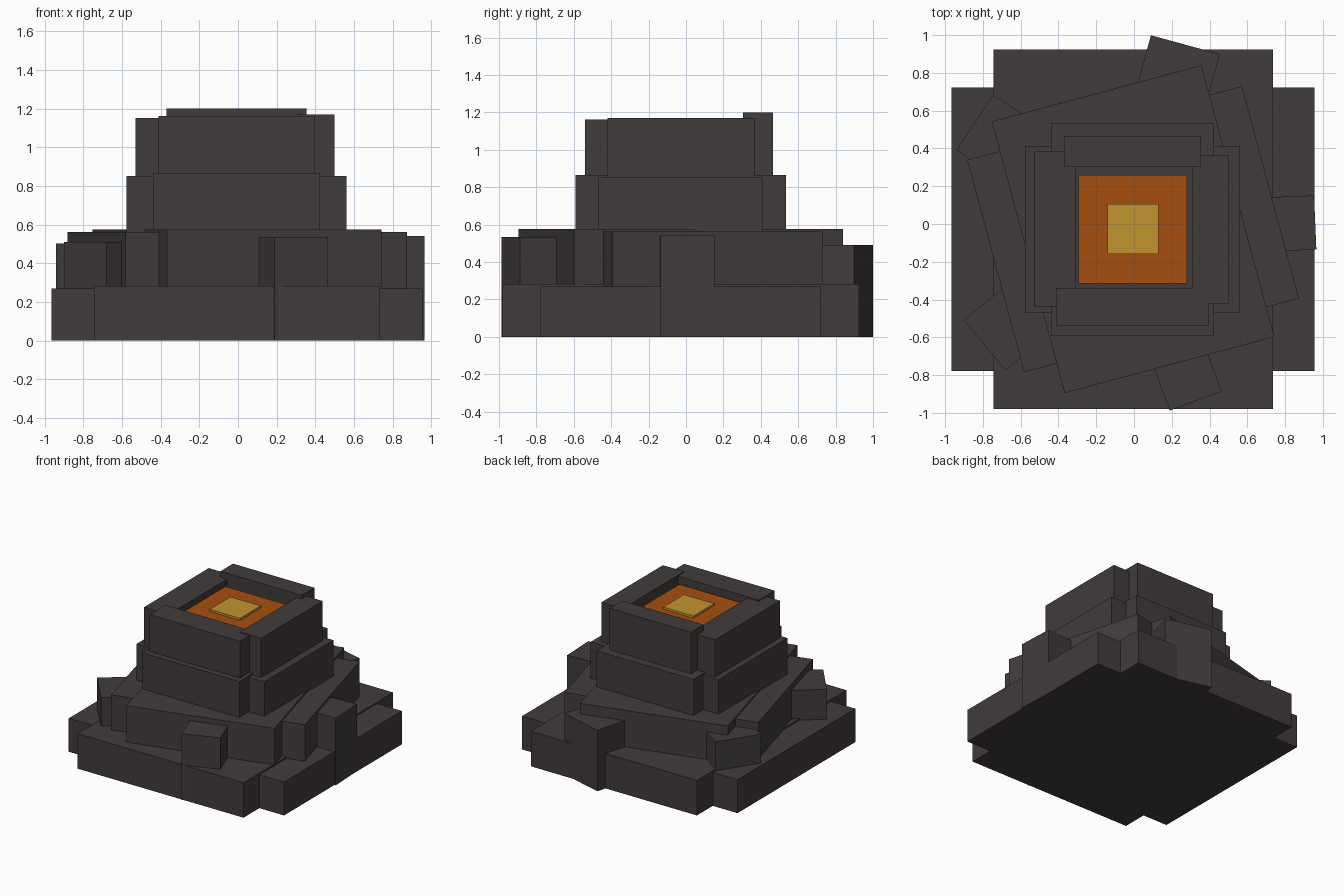
import bpy, bmesh
from math import radians
from mathutils import Matrix

if "Cube" in bpy.data.objects:
    bpy.data.objects.remove(bpy.data.objects["Cube"])


def material(name, rgb):
    m = bpy.data.materials.new(name)
    m.diffuse_color = (*rgb, 1)
    m.use_nodes = True
    m.node_tree.nodes["Principled BSDF"].inputs["Base Color"].default_value = m.diffuse_color
    return m


ROCK = material("dark rock", (0.0545, 0.0452, 0.0445))
LAVA = material("orange lava", (0.381, 0.076, 0.0044))
GLOW = material("yellow glow", (0.533, 0.296, 0.028))


def block(name, cx, cy, sx, sy, z0, z1, angle=0, mat=ROCK):
    """Box centred on cx, cy, turned about z by angle in degrees."""
    bm = bmesh.new()
    bmesh.ops.create_cube(bm, size=1, matrix=Matrix.Diagonal((sx, sy, z1 - z0, 1)))
    me = bpy.data.meshes.new(name)
    bm.to_mesh(me)
    bm.free()
    me.materials.append(mat)
    ob = bpy.data.objects.new(name, me)
    ob.location = (cx, cy, (z0 + z1) / 2)
    ob.rotation_euler.z = radians(angle)
    bpy.context.collection.objects.link(ob)


def span(name, x0, x1, y0, y1, z0, z1, mat=ROCK):
    block(name, (x0 + x1) / 2, (y0 + y1) / 2, x1 - x0, y1 - y0, z0, z1, 0, mat)


# Three stepped tiers, each made of two crossing slabs
CX, CY = -0.005, -0.0275
block("base_slab_long", CX, CY, 1.48, 1.905, 0, 0.282)
block("base_slab_wide", CX, CY, 1.92, 1.50, 0, 0.269)
block("middle_slab_long", CX, CY, 1.149, 1.489, 0.2, 0.576, 15)
block("middle_slab_wide", CX, CY, 1.506, 1.164, 0.2, 0.563, 15)
block("upper_slab_long", -0.008, CY, 0.865, 1.125, 0.5, 0.866)
block("upper_slab_wide", -0.008, CY, 1.14, 0.88, 0.5, 0.853)

# Uneven crater walls
span("crater_wall_left", -0.53, -0.31, -0.44, 0.385, 0.8, 1.152)
span("crater_wall_front", -0.41, 0.395, -0.54, -0.34, 0.8, 1.163)
span("crater_wall_right", 0.31, 0.50, -0.42, 0.365, 0.8, 1.17)
span("crater_wall_back", -0.37, 0.355, 0.305, 0.465, 0.8, 1.20)

# Lava pool and its hot centre
span("lava_pool", -0.295, 0.28, -0.315, 0.26, 0.8, 1.115, LAVA)
span("lava_hot_spot", -0.14, 0.13, -0.16, 0.105, 1.05, 1.132, GLOW)

# Loose boulders around the foot
for name, x, y, s, h, a in (
    ("boulder_back", 0.222, 0.767, 0.378, 0.492, -15.3),
    ("boulder_front", 0.276, -0.80, 0.293, 0.535, 20),
    ("boulder_right", 0.816, 0.002, 0.287, 0.542, 2.4),
    ("boulder_back_left", -0.695, 0.44, 0.354, 0.503, 56.5),
    ("boulder_front_left", -0.658, -0.532, 0.344, 0.511, 39.7),
):
    block(name, x, y, s, s, 0, h, a)
